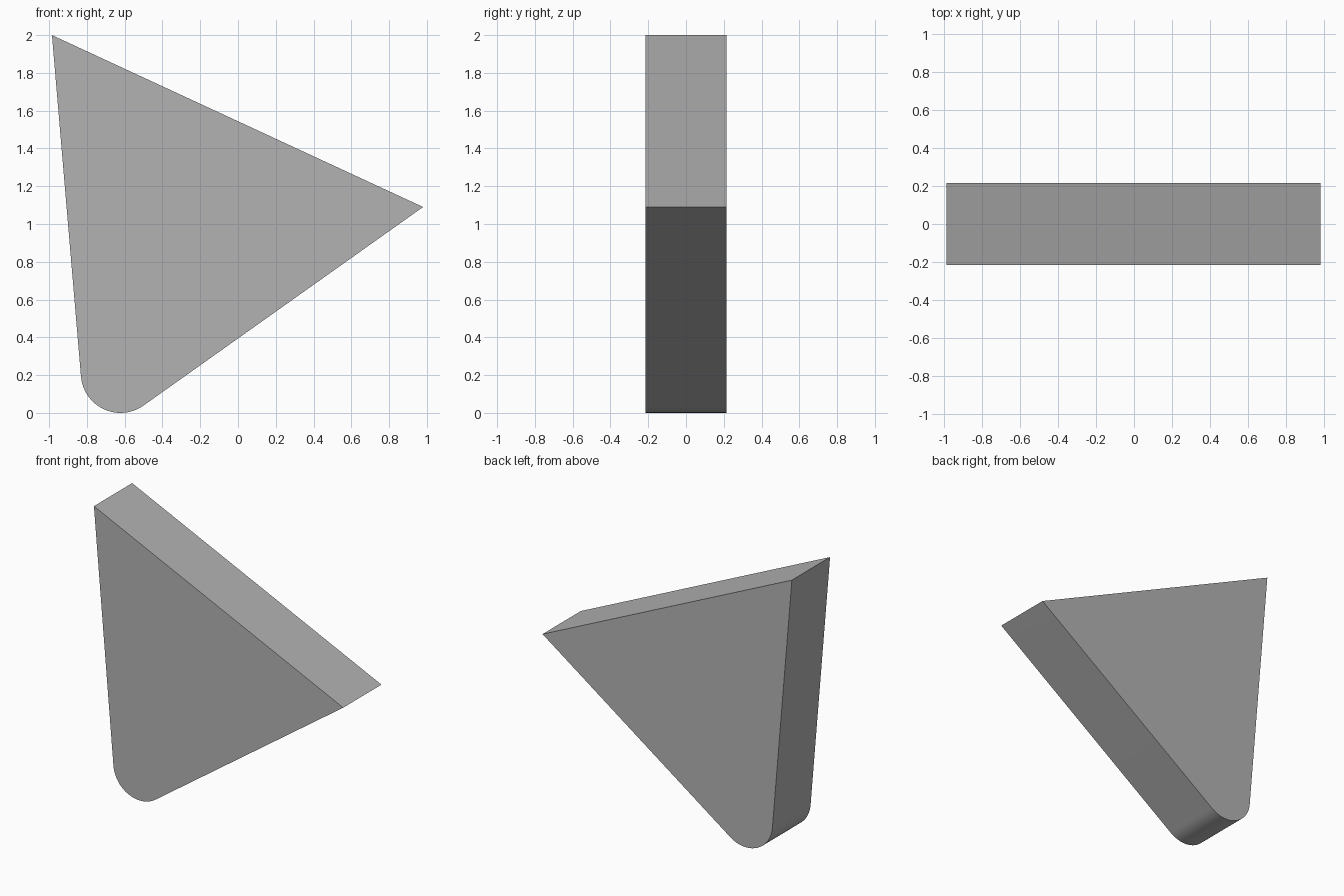
import bpy
import bmesh
from math import atan2, acos, hypot, sin, cos, radians, pi

cube = bpy.data.objects.get("Cube")
if cube:
    bpy.data.objects.remove(cube, do_unlink=True)

HALF_DEPTH = 0.215
TOP, SIDE = (-0.985, 2.0), (0.98, 1.09)   # sharp corners (x, z)
CENTRE, RADIUS = (-0.622, 0.21), 0.21     # rounded lower corner
ARC_STEPS = 24


def tangent_angle(corner, side):
    """Angle on the rounded corner where the edge from a sharp corner touches."""
    dx, dz = corner[0] - CENTRE[0], corner[1] - CENTRE[1]
    return atan2(dz, dx) + side * acos(RADIUS / hypot(dx, dz))


# Plain grey material
grey = bpy.data.materials.new("grey")
grey.use_nodes = True
colour = (0.45, 0.45, 0.45, 1)
grey.diffuse_color = colour
grey.node_tree.nodes["Principled BSDF"].inputs["Base Color"].default_value = colour

# Outline: two sharp corners joined by straight edges to the round corner
start = tangent_angle(TOP, 1)
end = tangent_angle(SIDE, -1)
sweep = (end - start) % (2 * pi)
outline = [SIDE, TOP]
for i in range(ARC_STEPS + 1):
    a = start + sweep * i / ARC_STEPS
    outline.append((CENTRE[0] + RADIUS * cos(a), CENTRE[1] + RADIUS * sin(a)))

# Extrude the outline from front to back
bm = bmesh.new()
front = bm.faces.new([bm.verts.new((x, -HALF_DEPTH, z)) for x, z in outline])
back = bmesh.ops.extrude_face_region(bm, geom=[front], use_keep_orig=True)["geom"]
bmesh.ops.translate(bm, vec=(0, 2 * HALF_DEPTH, 0),
                    verts=[g for g in back if isinstance(g, bmesh.types.BMVert)])
bmesh.ops.recalc_face_normals(bm, faces=bm.faces)
mesh = bpy.data.meshes.new("rounded_wedge")
bm.to_mesh(mesh)
bm.free()

wedge = bpy.data.objects.new("rounded_wedge", mesh)
bpy.context.collection.objects.link(wedge)
mesh.materials.append(grey)

# Smooth round corner, crisp rim
bpy.context.view_layer.objects.active = wedge
wedge.select_set(True)
bpy.ops.object.shade_smooth_by_angle(angle=radians(30))
